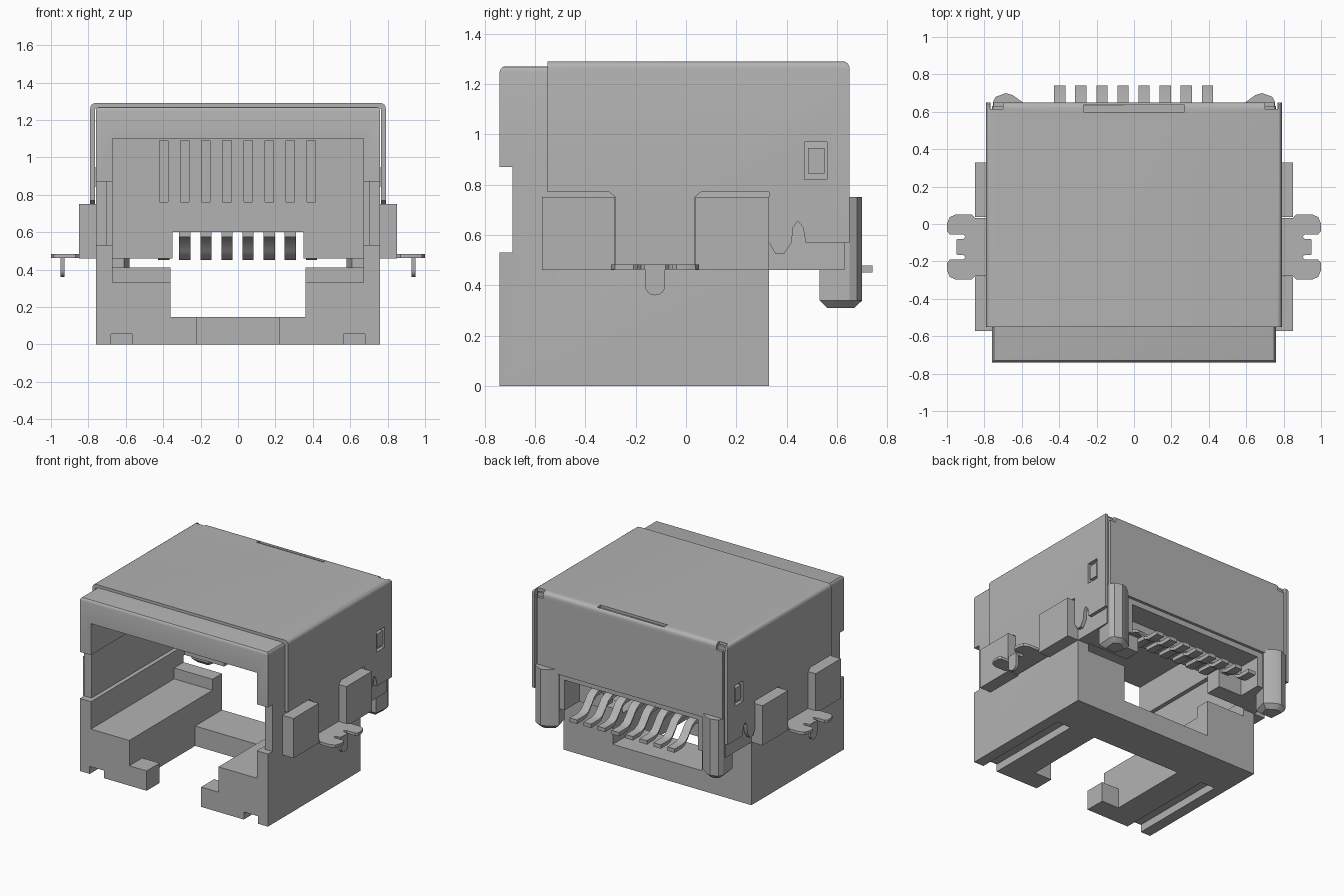
import bpy, bmesh, math
from mathutils import Vector

cube = bpy.data.objects.get("Cube")
if cube:
    bpy.data.objects.remove(cube, do_unlink=True)

grey = bpy.data.materials.new("light grey")
grey.use_nodes = True
colour = (0.45, 0.45, 0.45, 1)
grey.diffuse_color = colour
grey.node_tree.nodes["Principled BSDF"].inputs["Base Color"].default_value = colour

ORDER = {"x": lambda u, v, w: (w, u, v),
         "y": lambda u, v, w: (u, w, v),
         "z": lambda u, v, w: (u, v, w)}


def prism(name, points, axis, start, end, bevel=0, segments=1, rule=None):
    """Extrude an outline along an axis, optionally bevelling chosen edges."""
    bm = bmesh.new()
    place = ORDER[axis]
    face = bm.faces.new([bm.verts.new(place(u, v, start)) for u, v in points])
    grown = bmesh.ops.extrude_face_region(bm, geom=[face])["geom"]
    shift = Vector(place(0, 0, end - start))
    bmesh.ops.translate(bm, vec=shift, verts=[g for g in grown if isinstance(g, bmesh.types.BMVert)])
    bmesh.ops.recalc_face_normals(bm, faces=bm.faces)
    if bevel:
        edges = [e for e in bm.edges if rule(e.verts[0].co, e.verts[1].co)]
        bmesh.ops.bevel(bm, geom=edges, offset=bevel, segments=segments, profile=0.5, affect="EDGES")
    mesh = bpy.data.meshes.new(name)
    bm.to_mesh(mesh)
    bm.free()
    mesh.materials.append(grey)
    obj = bpy.data.objects.new(name, mesh)
    bpy.context.collection.objects.link(obj)
    return obj


def box(name, x, y, z):
    (a, b), (c, d) = x, y
    return prism(name, [(a, c), (b, c), (b, d), (a, d)], "z", *z)


def cut(obj, x, y, z, both=False):
    """Remove a box, and its mirror image if asked."""
    spans = [x, (-x[1], -x[0])] if both else [x]
    for span in spans:
        tool = box("cutter", span, y, z)
        tool.hide_render = True
        mod = obj.modifiers.new("cut", "BOOLEAN")
        mod.operation, mod.solver, mod.object = "DIFFERENCE", "EXACT", tool
        bpy.context.view_layer.objects.active = obj
        bpy.ops.object.modifier_apply(modifier=mod.name)
        bpy.data.objects.remove(tool, do_unlink=True)


def mid(w):
    return (-w, w)


contact_x = [-0.397 + 0.1128 * i for i in range(8)]

# Housing: deep front, shallower foot, raised rear
housing = prism("housing", [(-0.74, 0), (0.33, 0), (0.33, 0.46), (0.63, 0.46), (0.63, 1.27), (-0.74, 1.27)],
                "x", -0.76, 0.76, 0.022, 3,
                lambda a, b: min(a.z, b.z) > 1.2 and (max(a.y, b.y) < -0.7 or abs(a.x - b.x) < 0.1))
cut(housing, mid(0.67), (-1, 0.34), (0.41, 1.10))       # plug cavity
cut(housing, mid(0.67), (-1, 0.22), (0.33, 0.5))        # side ledges
cut(housing, mid(0.36), (-1, 1), (0.145, 0.45))         # latch channel
cut(housing, mid(0.22), (-1, 0.02), (-0.1, 0.2))        # open floor
cut(housing, mid(0.36), (-0.59, 0.02), (-0.1, 0.2))     # space behind front tabs
cut(housing, (0.65, 1), (-1, -0.69), (0.53, 0.87), True)
cut(housing, mid(0.70), (-1, 0.33), (0.53, 0.87))       # inner wall grooves
cut(housing, mid(0.35), (0.3, 1), (0.4, 0.60))          # contact window
cut(housing, mid(0.54), (0.46, 1), (0.4, 0.68))         # rear recess
cut(housing, (0.565, 0.68), (-1, 0.02), (-0.1, 0.055), True)
for cx in contact_x:
    cut(housing, (cx - 0.023, cx + 0.023), (0.3, 0.55), (0.76, 1.09))

# Shield: side outline extruded across, then hollowed
outline = [(-0.55, 1.29), (0.65, 1.29), (0.65, 0.57), (0.475, 0.57), (0.465, 0.63), (0.445, 0.655),
           (0.425, 0.63), (0.42, 0.57), (0.39, 0.525), (0.355, 0.525), (0.33, 0.57), (0.33, 0.77),
           (0.06, 0.77), (0.035, 0.75), (0.035, 0.47), (-0.28, 0.47), (-0.28, 0.75), (-0.305, 0.77),
           (-0.55, 0.77)]
shield = prism("shield", outline, "x", -0.79, 0.79, 0.028, 4,
               lambda a, b: min(a.z, b.z) > 1.2 and (abs(a.x - b.x) < 0.1 or min(a.y, b.y) > 0.6))
cut(shield, mid(0.765), (-1, 0.625), (-0.1, 1.262))
cut(shield, mid(0.765), (0.5, 1), (-0.1, 0.72))          # open below rear panel
cut(shield, (0.75, 0.768), (0.61, 1), (0.3, 1.25), True)  # rear corner seams
cut(shield, (0.70, 0.77), (0.615, 1), (1.24, 1.4), True)  # rear corner reliefs
cut(shield, mid(0.27), (0.60, 0.635), (1.272, 1.4))       # rear top groove
cut(shield, (0.6, 1), (0.47, 0.56), (0.82, 0.97), True)   # latch windows

# Parts on each side
tongue_y = -0.123
for side, s in (("left", 1), ("right", -1)):
    def span(a, b):
        return tuple(sorted((a * s, b * s)))

    box(side + "_latch_bump", span(0.74, 0.785), (0.485, 0.55), (0.845, 0.945))
    for place, y in (("front", (-0.573, -0.282)), ("rear", (0.037, 0.33))):
        box(side + "_" + place + "_side_block", span(0.74, 0.85), y, (0.46, 0.75))

    # Solder tab, half outline mirrored about its centre line
    half = [(0.77, 0.155), (0.85, 0.155), (0.87, 0.175), (0.95, 0.175), (0.985, 0.16), (1.0, 0.125),
            (1.0, 0.085), (0.985, 0.068), (0.915, 0.068), (0.9, 0.055), (0.915, 0.042), (0.945, 0.042)]
    plan = [(x * s, tongue_y + y) for x, y in half]
    plan += [(x * s, tongue_y - y) for x, y in reversed(half)]
    prism(side + "_solder_tab", plan, "z", 0.462, 0.482)
    round_end = [(tongue_y + 0.04 * math.cos(t), 0.4 + 0.04 * math.sin(t))
                 for t in [math.pi + math.pi * i / 8 for i in range(9)]]
    leg = [(tongue_y + 0.04, 0.48), (tongue_y - 0.04, 0.48)] + round_end
    prism(side + "_solder_leg", leg, "x", *span(0.928, 0.948))

    # Locating peg at the rear corner
    section = [(0.58, 0.64), (0.65, 0.69), (0.685, 0.70), (0.74, 0.68), (0.755, 0.65), (0.745, 0.53), (0.61, 0.53)]
    prism(side + "_locating_peg", [(x * s, y) for x, y in section], "z", 0.31, 0.75, 0.03, 1,
          lambda a, b: max(a.z, b.z) < 0.32)

# Bent contacts with flat solder feet
path = [(0.74, 0.45), (0.655, 0.45), (0.62, 0.462), (0.585, 0.50), (0.55, 0.545), (0.51, 0.567), (0.36, 0.575)]
lift = 0.028
strip = path + [(y - (0.012 if 0 < i < 6 else 0), z + lift) for i, (y, z) in reversed(list(enumerate(path)))]
for i, cx in enumerate(contact_x):
    prism("contact_%d" % (i + 1), strip, "x", cx - 0.03, cx + 0.03)

# Smooth the rounded edges, keep the rest crisp
for obj in bpy.context.collection.objects:
    if obj.type == "MESH":
        bpy.ops.object.select_all(action="DESELECT")
        obj.select_set(True)
        bpy.context.view_layer.objects.active = obj
        bpy.ops.object.shade_smooth_by_angle(angle=math.radians(30))
